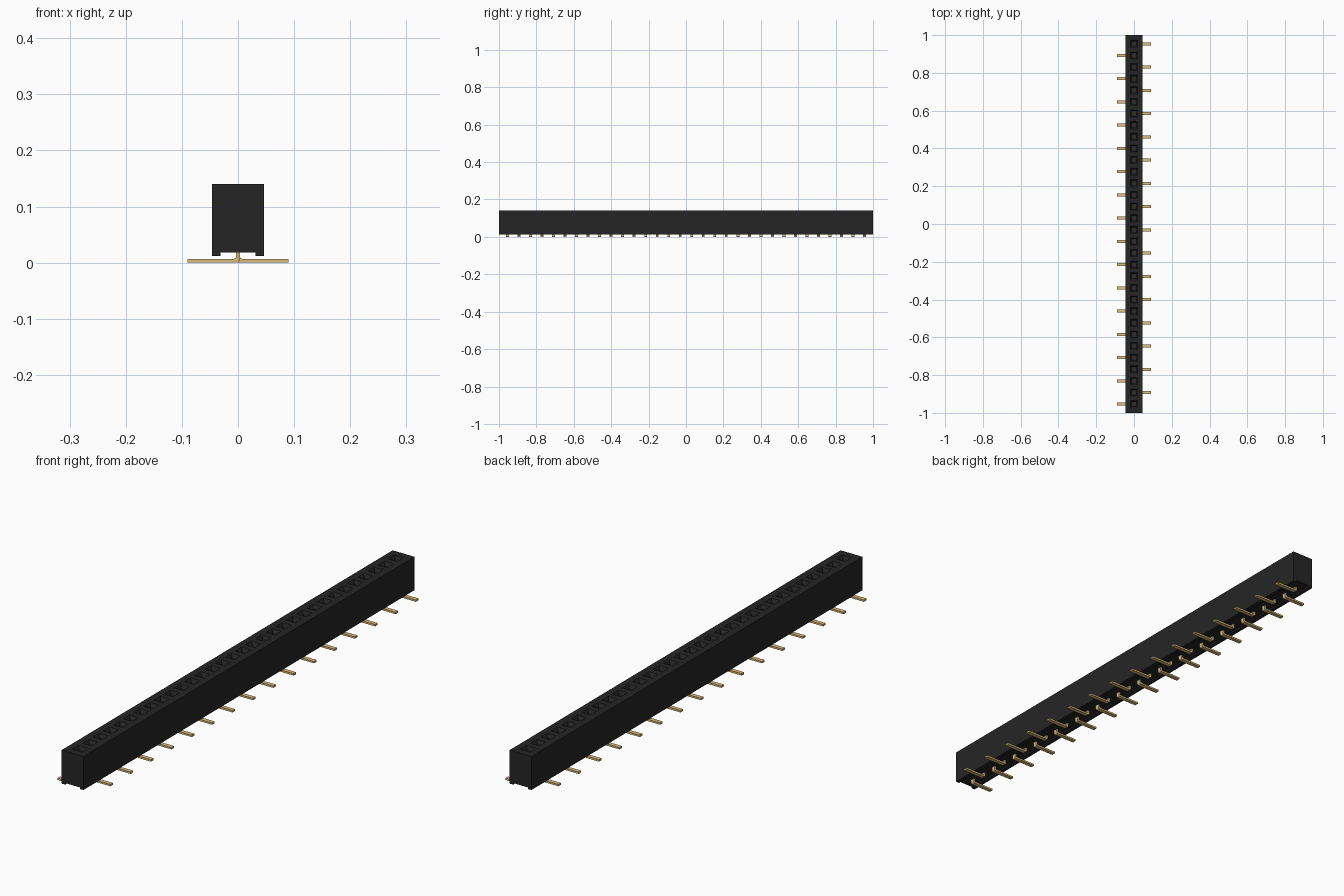
import bpy, bmesh, math
from mathutils import Vector

PINS = 32
PITCH = 2 / (PINS + 0.5)
TOP = 0.14
FLOOR = 0.04                 # depth of the socket holes

old = bpy.data.objects.get("Cube")
if old:
    bpy.data.objects.remove(old, do_unlink=True)


def material(name, colour):
    m = bpy.data.materials.new(name)
    m.use_nodes = True
    m.diffuse_color = (*colour, 1)
    m.node_tree.nodes["Principled BSDF"].inputs["Base Color"].default_value = (*colour, 1)
    return m


BLACK = material("black plastic", (0.019, 0.0185, 0.0185))
GOLD = material("gold", (0.71, 0.504, 0.21))


def finish(bm, name, mat):
    bmesh.ops.recalc_face_normals(bm, faces=bm.faces)
    mesh = bpy.data.meshes.new(name)
    bm.to_mesh(mesh)
    bm.free()
    mesh.materials.append(mat)
    ob = bpy.data.objects.new(name, mesh)
    bpy.context.collection.objects.link(ob)
    return ob


def extrude_profile(bm, profile, y0, y1):
    """Prism from an (x, z) outline, running along y."""
    face = bm.faces.new([bm.verts.new((x, y0, z)) for x, z in profile])
    new = bmesh.ops.extrude_face_region(bm, geom=[face])["geom"]
    bmesh.ops.translate(bm, vec=(0, y1 - y0, 0),
                        verts=[v for v in new if isinstance(v, bmesh.types.BMVert)])


pin_y = [(i - (PINS - 1) / 2) * PITCH for i in range(PINS)]

# Housing: a block with a channel along its underside
bm = bmesh.new()
extrude_profile(bm, [(-0.046, 0.012), (-0.031, 0.012), (-0.031, 0.018), (0.031, 0.018),
                     (0.031, 0.012), (0.046, 0.012), (0.046, TOP), (-0.046, TOP)], -1, 1)
for i in range(PINS + 1):
    y = (i - PINS / 2) * PITCH
    bmesh.ops.bisect_plane(bm, geom=bm.verts[:] + bm.edges[:] + bm.faces[:],
                           plane_co=(0, y, 0), plane_no=(0, 1, 0))
bmesh.ops.recalc_face_normals(bm, faces=bm.faces)


def sink(faces, half, z):
    """Inset every face, then make its inner face a square of the given size and height."""
    bmesh.ops.inset_individual(bm, faces=faces, thickness=0.002)
    for f in faces:
        c = f.calc_center_median()
        for v in f.verts:
            v.co = Vector((math.copysign(half, v.co.x),
                           c.y + math.copysign(half, v.co.y - c.y), z))


# Socket holes: chamfered mouth, then a straight square well
cells = [f for f in bm.faces if f.normal.z > 0.9
         and abs(f.calc_center_median().z - TOP) < 1e-4
         and abs(f.calc_center_median().y) < PINS / 2 * PITCH]
sink(cells, 0.019, TOP)
sink(cells, 0.0125, TOP - 0.012)
sink(cells, 0.0124, FLOOR)
finish(bm, "housing", BLACK)

# Contacts: bent strip with a foot that alternates sides, and a spring pair in the well
T, W = 0.0035, 0.0078        # half thickness and half width of the strip
BEND = [(T + 0.004 * (1 - math.cos(a)), 0.007 + 0.004 * (1 - math.sin(a)))
        for a in (0, math.pi / 6, math.pi / 3, math.pi / 2)]
OUTER = [(-T + 0.006 * (1 - math.cos(a)), 0.006 * (1 - math.sin(a)))
         for a in (math.pi / 2, math.pi / 3, math.pi / 6, 0)]
# the outer corner runs from the underside up to the back of the post
OUTER = sorted(OUTER, key=lambda p: p[0], reverse=True)
leg = [(0.09, 0.0), (0.09, 0.007)] + BEND[::-1] + [(T, FLOOR + 0.02), (-T, FLOOR + 0.02)] + OUTER[::-1]
for i, y in enumerate(pin_y):
    side = 1 if i % 2 else -1
    bm = bmesh.new()
    extrude_profile(bm, [(side * x, z) for x, z in leg], y - W, y + W)
    for s in (-1, 1):        # spring fingers curving in toward each other
        finger = [(0.0115, FLOOR), (0.0115, 0.1), (0.0075, 0.112), (0.0105, 0.122),
                  (0.0085, 0.123), (0.0055, 0.112), (0.009, 0.1), (0.009, FLOOR)]
        extrude_profile(bm, [(s * x, z) for x, z in finger], y - 0.006, y + 0.006)
    finish(bm, f"contact_{i + 1:02d}", GOLD)
